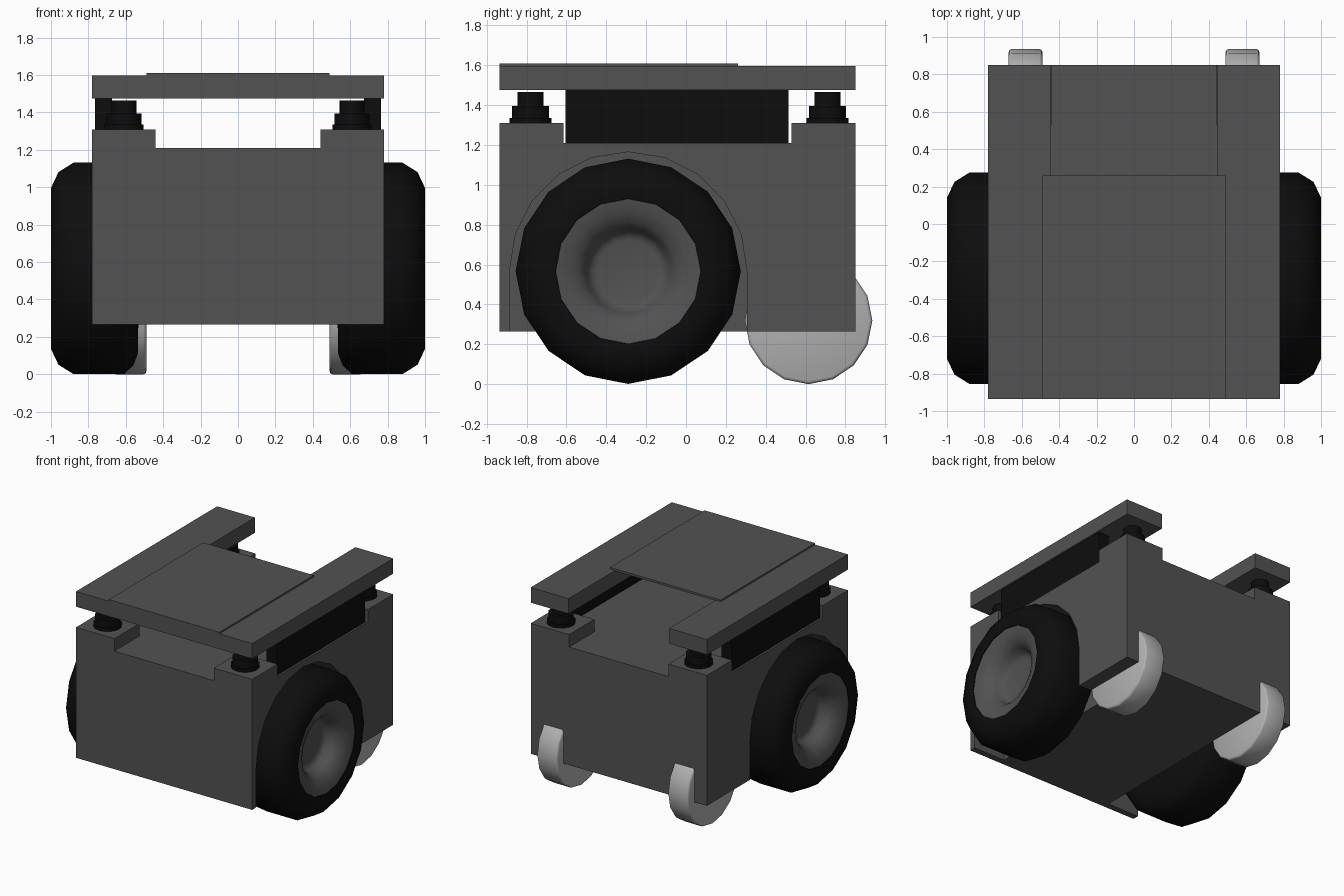
import bpy, bmesh, math
from mathutils import Matrix

if "Cube" in bpy.data.objects:
    bpy.data.objects.remove(bpy.data.objects["Cube"])


def material(name, r, g, b):
    m = bpy.data.materials.new(name)
    m.diffuse_color = (r, g, b, 1)
    m.use_nodes = True
    m.node_tree.nodes["Principled BSDF"].inputs["Base Color"].default_value = m.diffuse_color
    return m


GREY = material("dark grey", 0.085, 0.085, 0.085)
BLACK = material("black", 0.004, 0.004, 0.004)
LIGHT = material("light grey", 0.45, 0.45, 0.45)


def finish(bm, name, mat, smooth=None):
    bmesh.ops.recalc_face_normals(bm, faces=bm.faces)
    me = bpy.data.meshes.new(name)
    bm.to_mesh(me)
    bm.free()
    ob = bpy.data.objects.new(name, me)
    bpy.context.collection.objects.link(ob)
    me.materials.append(mat)
    if smooth:
        bpy.ops.object.select_all(action='DESELECT')
        ob.select_set(True)
        bpy.context.view_layer.objects.active = ob
        bpy.ops.object.shade_smooth_by_angle(angle=math.radians(smooth))
    return ob


def box(name, mat, x, y, z):
    bm = bmesh.new()
    bmesh.ops.create_cube(bm, size=1)
    for v in bm.verts:
        v.co = [a + (b - a) * (c + 0.5) for (a, b), c in zip((x, y, z), v.co)]
    return finish(bm, name, mat)


def lathe(name, mat, profile, centre, axis='X', sides=16, smooth=40):
    """Revolve (offset along axis, radius) points; radius 0 closes an end."""
    bm = bmesh.new()
    rings = []
    for h, r in profile:
        ring = []
        for i in range(sides if r > 0 else 1):
            a = 2 * math.pi * i / sides
            u, w = r * math.cos(a), r * math.sin(a)
            ring.append(bm.verts.new((h, u, w) if axis == 'X' else (u, w, h)))
        rings.append(ring)
    for p, q in zip(rings, rings[1:]):
        for i in range(sides):
            j = (i + 1) % sides
            if len(p) == 1:
                bm.faces.new((p[0], q[i], q[j]))
            elif len(q) == 1:
                bm.faces.new((p[i], p[j], q[0]))
            else:
                bm.faces.new((p[i], p[j], q[j], q[i]))
    bmesh.ops.translate(bm, verts=bm.verts, vec=centre)
    return finish(bm, name, mat, smooth)


def span(s, a, b):
    return (s * a, s * b) if s > 0 else (s * b, s * a)


# Main body with a wheel arch cut out of each side
WY, WZ = -0.29, 0.57
body = box("body", GREY, (-0.78, 0.78), (-0.935, 0.85), (0.265, 1.21))
for s in (-1, 1):
    bm = bmesh.new()
    pts = [(WY + 0.595, 0.1)]
    pts += [(WY + 0.595 * math.cos(math.pi * i / 10),
             WZ + 0.595 * math.sin(math.pi * i / 10)) for i in range(11)]
    pts += [(WY - 0.595, 0.1)]
    face = bm.faces.new([bm.verts.new((s * 0.5, y, z)) for y, z in pts])
    ext = bmesh.ops.extrude_face_region(bm, geom=[face])
    for v in ext["geom"]:
        if isinstance(v, bmesh.types.BMVert):
            v.co.x = s * 0.9
    cutter = finish(bm, "arch_cutter", GREY)
    cutter.hide_render = True
    mod = body.modifiers.new("arch", 'BOOLEAN')
    mod.operation = 'DIFFERENCE'
    mod.solver = 'EXACT'
    mod.object = cutter
    bpy.context.view_layer.objects.active = body
    bpy.ops.object.modifier_apply(modifier=mod.name)
    bpy.data.objects.remove(cutter)

for s, side in ((-1, "left"), (1, "right")):
    # Drive wheels: rounded tyre and flared hub
    tyre = [(0.52, 0.0), (0.535, 0.36), (0.535, 0.455), (0.56, 0.52), (0.61, 0.565),
            (0.88, 0.565), (0.96, 0.515), (1.0, 0.43), (0.99, 0.365), (0.95, 0.355)]
    lathe(side + "_tyre", BLACK, [(s * h, r) for h, r in tyre], (0, WY, 0.566), smooth=50)
    hub = [(0.985, 0.368), (0.975, 0.31), (0.945, 0.25), (0.9, 0.215), (0.85, 0.2),
           (0.835, 0.175), (0.83, 0.155), (0.83, 0.0)]
    lathe(side + "_hub", GREY, [(s * h, r) for h, r in hub], (0, WY, 0.566), smooth=60)

    # Rear casters, partly sunk into the body
    caster = [(0.49, 0.0), (0.49, 0.305), (0.495, 0.316), (0.505, 0.32),
              (0.655, 0.32), (0.665, 0.316), (0.67, 0.305), (0.67, 0.0)]
    lathe(side + "_caster", LIGHT, [(s * h, r) for h, r in caster], (0, 0.615, 0.32), smooth=50)

    # Corner pads carrying stepped posts
    for end, y0, y1, py in (("front", -0.935, -0.615, -0.78), ("rear", 0.53, 0.85, 0.71)):
        box(f"{end}_{side}_pad", GREY, span(s, 0.44, 0.78), (y0, y1), (1.21, 1.31))
        post = [(1.31, 0.0), (1.31, 0.105), (1.335, 0.105), (1.335, 0.093), (1.395, 0.093),
                (1.395, 0.066), (1.465, 0.066), (1.465, 0.0)]
        lathe(f"{end}_{side}_post", BLACK, post, (s * 0.61, py, 0), axis='Z')

    # Black side panel and top rail
    box(side + "_side_panel", BLACK, span(s, 0.675, 0.765), (-0.605, 0.515), (1.21, 1.475))
    box(side + "_top_rail", GREY, span(s, 0.445, 0.78), (-0.935, 0.85), (1.475, 1.597))

# Front crossbar and thin top plate
box("front_crossbar", GREY, (-0.445, 0.445), (-0.935, -0.62), (1.475, 1.597))
box("top_plate", GREY, (-0.49, 0.49), (-0.935, 0.26), (1.592, 1.61))
